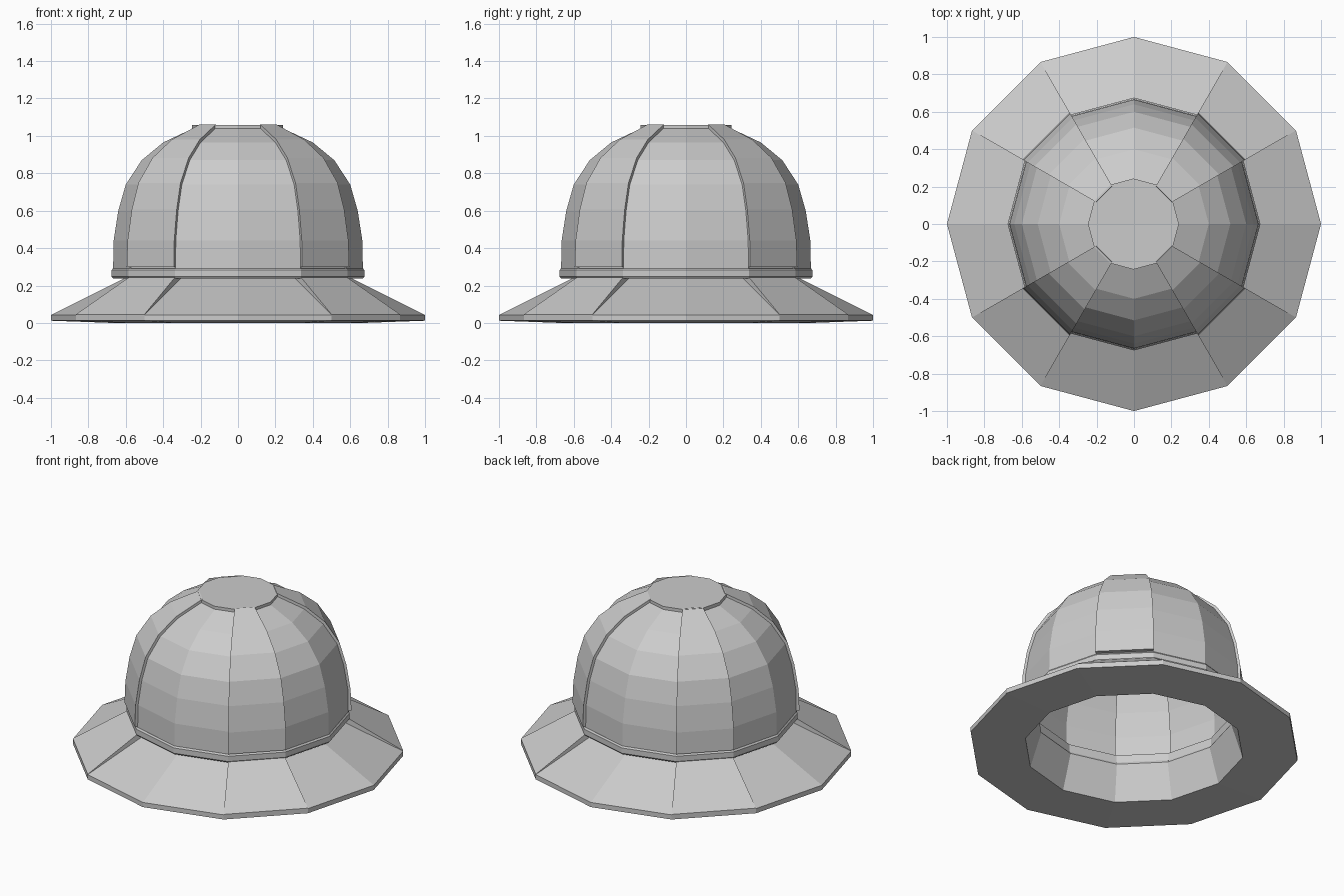
import bpy, bmesh
from math import sin, cos, radians

cube = bpy.data.objects.get("Cube")
if cube:
    bpy.data.objects.remove(cube, do_unlink=True)

grey = bpy.data.materials.new("light_grey")
grey.use_nodes = True
tone = (0.6, 0.6, 0.6, 1)
grey.diffuse_color = tone
grey.node_tree.nodes["Principled BSDF"].inputs["Base Color"].default_value = tone

FULL = range(0, 360, 30)


def sweep(name, profile, spans, closed=False):
    """Turn a closed (radius, height) profile through each span of angles."""
    bm = bmesh.new()
    n = len(profile)
    for span in spans:
        rings = [[bm.verts.new((r * cos(radians(a)), r * sin(radians(a)), z))
                  for r, z in profile] for a in span]
        pairs = list(zip(rings, rings[1:]))
        if closed:
            pairs.append((rings[-1], rings[0]))
        else:
            bm.faces.new(rings[0])
            bm.faces.new(rings[-1])
        for a, b in pairs:
            for i in range(n):
                j = (i + 1) % n
                bm.faces.new((a[i], b[i], b[j], a[j]))
    bmesh.ops.recalc_face_normals(bm, faces=bm.faces)
    mesh = bpy.data.meshes.new(name)
    bm.to_mesh(mesh)
    bm.free()
    mesh.materials.append(grey)
    obj = bpy.data.objects.new(name, mesh)
    bpy.context.collection.objects.link(obj)
    return obj


# Four wide panels face the axes; four narrow raised ones sit on the diagonals
wide = [(k - 30, k, k + 30) for k in range(0, 360, 90)]
narrow = [(k + 30, k + 60) for k in range(0, 360, 90)]

# Dome shell
CENTRE = 0.37
curve = [(0.665, 0.44), (0.64, 0.6), (0.6, 0.74),
         (0.515, 0.87), (0.4, 0.965), (0.23, 1.045)]


def scaled(points, s):
    return [(r * s, CENTRE + (z - CENTRE) * s) for r, z in points]


outer = [(0.668, 0.27)] + curve
inner = [(0.635, 0.27)] + scaled(curve, 0.955)
sweep("dome_wide_panels", outer + inner[::-1], wide)

outer = [(0.66, 0.27), (0.66, 0.3), (0.687, 0.3)] + scaled(curve, 1.025)
inner = [(0.65, 0.27)] + scaled(curve, 0.975)
sweep("dome_raised_panels", outer + inner[::-1], narrow)

# Flat crown cap
bm = bmesh.new()
bmesh.ops.create_cone(bm, cap_ends=True, segments=12, radius1=0.243,
                      radius2=0.243, depth=0.04)
mesh = bpy.data.meshes.new("crown_cap")
bm.to_mesh(mesh)
bm.free()
mesh.materials.append(grey)
cap = bpy.data.objects.new("crown_cap", mesh)
cap.location = (-0.003, 0, 1.039)
bpy.context.collection.objects.link(cap)

# Band between dome and brim
sweep("band", [(0.605, 0.237), (0.668, 0.237), (0.676, 0.247), (0.676, 0.282),
               (0.668, 0.292), (0.605, 0.292)], [FULL], closed=True)

# Sloping brim, a little higher on the diagonals
underside = [(0.595, 0.225), (0.665, 0), (1, 0.012)]
sweep("brim_wide_panels", underside + [(1, 0.043), (0.605, 0.24)], wide)
sweep("brim_raised_panels",
      underside + [(1, 0.046), (0.675, 0.243), (0.605, 0.243)], narrow)
